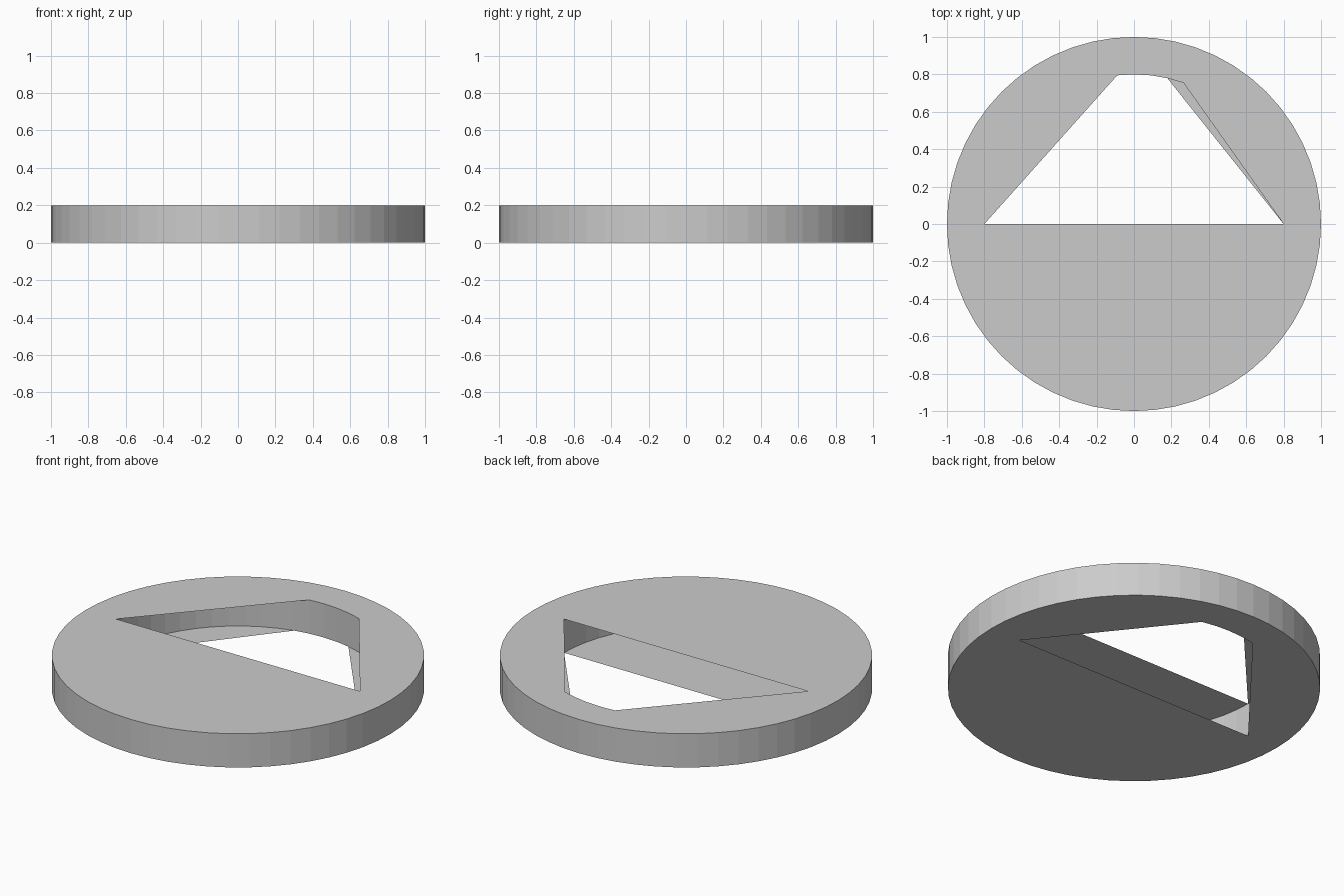
import bpy, bmesh
from math import cos, sin, tau

if "Cube" in bpy.data.objects:
    bpy.data.objects.remove(bpy.data.objects["Cube"])

SIDES = 56
HEIGHT = 0.2
INNER = 0.8

bm = bmesh.new()


def circle(radius, z):
    return [bm.verts.new((radius * cos(tau * i / SIDES), radius * sin(tau * i / SIDES), z))
            for i in range(SIDES)]


def bridge(a, b):
    for i in range(SIDES):
        j = (i + 1) % SIDES
        bm.faces.new((a[i], a[j], b[j], b[i]))


def sheet(ring, spans, up):
    # thin circle segments, each cut off by a straight chord
    for start, end in spans:
        verts = [ring[i % SIDES] for i in range(start, end + 1)]
        bm.faces.new(verts if up else verts[::-1])


# Hollow rim: outer wall, inner wall, top and bottom bands
out_low, out_top = circle(1, 0), circle(1, HEIGHT)
in_low, in_top = circle(INNER, 0), circle(INNER, HEIGHT)
bridge(out_low, out_top)
bridge(out_top, in_top)
bridge(in_top, in_low)
bridge(in_low, out_low)

# Thin top and bottom covers, leaving a four-sided opening in the back half
sheet(in_top, [(28, 56), (0, 11), (15, 28)], True)
sheet(in_low, [(28, 56), (0, 12), (16, 28)], False)

mesh = bpy.data.meshes.new("hollow_disc")
bm.to_mesh(mesh)
bm.free()
disc = bpy.data.objects.new("hollow_disc", mesh)
bpy.context.collection.objects.link(disc)
